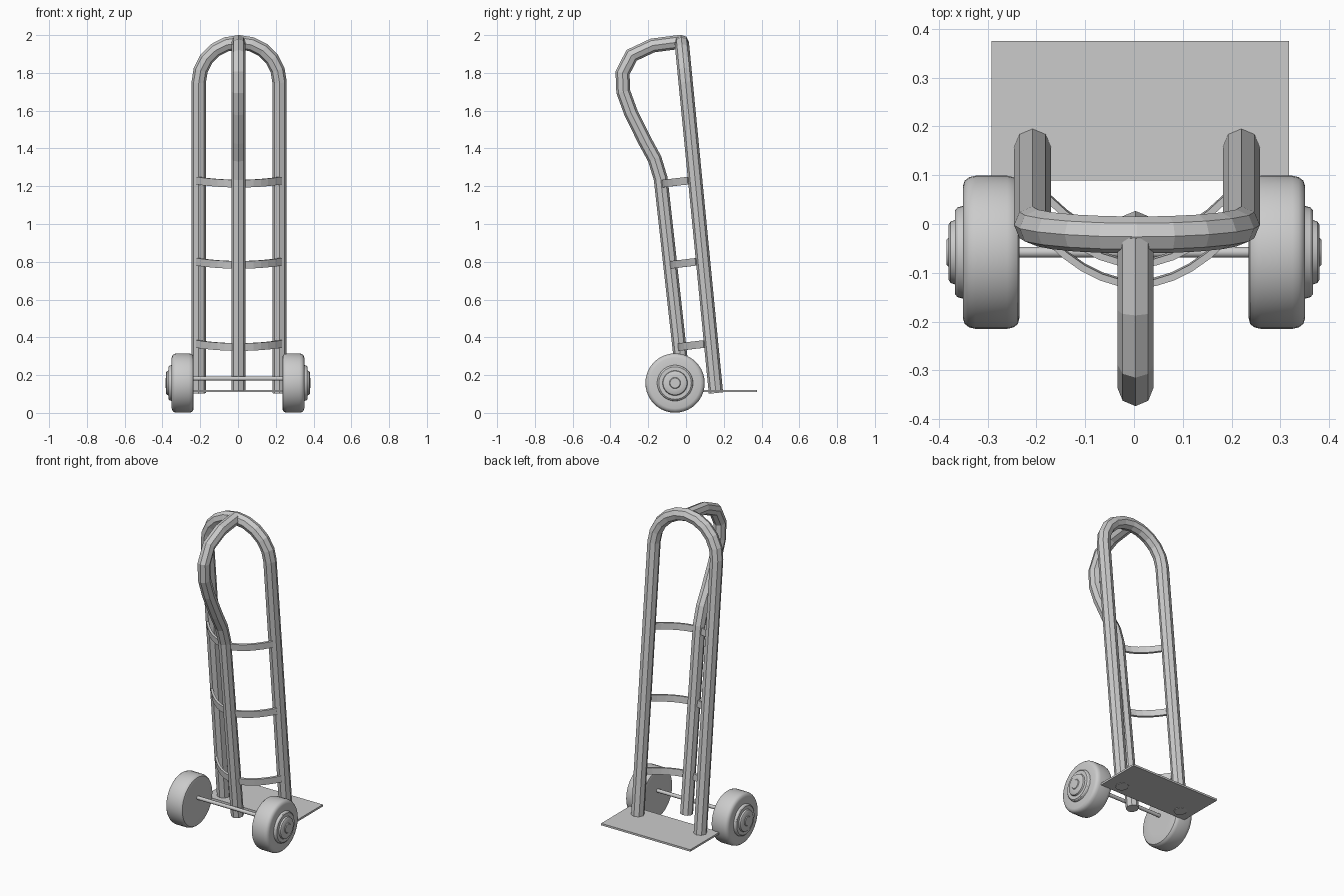
import bpy, bmesh
from math import sin, cos, pi
from mathutils import Vector

if "Cube" in bpy.data.objects:
    bpy.data.objects.remove(bpy.data.objects["Cube"])


def finish(name, bm, smooth=False):
    bmesh.ops.recalc_face_normals(bm, faces=bm.faces)
    mesh = bpy.data.meshes.new(name)
    bm.to_mesh(mesh)
    bm.free()
    ob = bpy.data.objects.new(name, mesh)
    bpy.context.collection.objects.link(ob)
    if smooth:
        bpy.ops.object.select_all(action='DESELECT')
        ob.select_set(True)
        bpy.context.view_layer.objects.active = ob
        bpy.ops.object.shade_smooth_by_angle(angle=0.6)
    return ob


def loft(name, rings, closed=False, smooth=False):
    """Skin matching rings of points; cap the ends unless closed."""
    bm = bmesh.new()
    vs = [[bm.verts.new(p) for p in r] for r in rings]
    n = len(vs[0])
    pairs = list(zip(vs, vs[1:])) + ([(vs[-1], vs[0])] if closed else [])
    for a, b in pairs:
        for i in range(n):
            j = (i + 1) % n
            bm.faces.new((a[i], a[j], b[j], b[i]))
    if not closed:
        bm.faces.new(vs[0])
        bm.faces.new(vs[-1])
    return finish(name, bm, smooth)


def sweep(name, path, normal, section):
    """Sweep a 2D section (u along normal, v across) on a planar path with mitres."""
    pts = [Vector(p) for p in path]
    nrm = Vector(normal).normalized()
    rings = []
    for i, p in enumerate(pts):
        a = (p - pts[max(i - 1, 0)]).normalized()
        b = (pts[min(i + 1, len(pts) - 1)] - p).normalized()
        t = (a + b).normalized()
        side = nrm.cross(t).normalized()
        half = max((a if a.length else b).dot(t), 0.5)
        rings.append([p + nrm * u + side * (v / half) for u, v in section])
    return loft(name, rings)


def octagon(r):
    return [(r * cos(i * pi / 4), r * sin(i * pi / 4)) for i in range(8)]


CX, HALF = 0.006, 0.214
LEAN = -0.0975


def frame_y(z):
    return 0.158 + LEAN * (z - 0.11)


# Main frame: two legs joined by an arch, in one leaning plane
arch = [(-HALF, 0.105)]
arch += [(-HALF * cos(a * pi / 10), 1.75 + 0.212 * sin(a * pi / 10)) for a in range(11)]
arch += [(HALF, 0.105)]
sweep("main_frame", [(CX + x, frame_y(z), z) for x, z in arch],
      (0, 1, -LEAN), octagon(0.038))

# Central spine bending back into the handle
spine = [(-0.01, 0.12), (-0.134, 1.24), (-0.166, 1.345), (-0.218, 1.44),
         (-0.292, 1.59), (-0.332, 1.70), (-0.336, 1.80), (-0.288, 1.893),
         (-0.177, 1.945), (-0.025, 1.965)]
sweep("spine_handle", [(0.003, y, z) for y, z in spine], (1, 0, 0), octagon(0.037))

# Curved flat crossbars running behind the legs and through the spine
h, t = 0.02, 0.007
for k, z in enumerate((0.365, 0.80, 1.23)):
    y_end = frame_y(z) - 0.036
    path = []
    for i in range(13):
        a = -1 + i / 6
        d = 0.135 * (1 - a * a)
        path.append((CX + 0.222 * a, y_end - d, z - 0.12 * d))
    sweep(f"crossbar_{k + 1}", path, (0, LEAN, 1),
          [(-h, -t), (h, -t), (h, t), (-h, t)])

# Toe plate
bm = bmesh.new()
bmesh.ops.create_cube(bm, size=1)
for v in bm.verts:
    v.co = Vector((0.013 + v.co.x * 0.61, 0.232 + v.co.y * 0.286, 0.116 + v.co.z * 0.012))
finish("toe_plate", bm)


def lathe_x(name, profile, y, z, n):
    """Revolve (x, radius) points around an x-parallel axis."""
    return loft(name, [[(x, y + r * cos(2 * pi * i / n), z + r * sin(2 * pi * i / n))
                        for i in range(n)] for x, r in profile], smooth=True)


# Axle
lathe_x("axle", [(-0.26, 0.011), (0.26, 0.011)], -0.058, 0.182, 12)

# Wheels: rounded tyre and stepped hub
tyre = [(0.235, 0.09), (0.235, 0.135), (0.238, 0.147), (0.247, 0.154), (0.26, 0.157),
        (0.325, 0.157), (0.338, 0.154), (0.347, 0.147), (0.351, 0.135), (0.351, 0.09)]
hub = [(0.345, 0.098), (0.351, 0.095), (0.362, 0.092), (0.367, 0.086), (0.367, 0.066),
       (0.376, 0.063), (0.380, 0.057), (0.380, 0.03), (0.384, 0.026)]
for side, s in (("left", -1), ("right", 1)):
    lathe_x(f"{side}_tyre", [(s * x, r) for x, r in tyre], -0.058, 0.158, 40)
    lathe_x(f"{side}_hub", [(s * x, r) for x, r in hub], -0.058, 0.158, 40)
